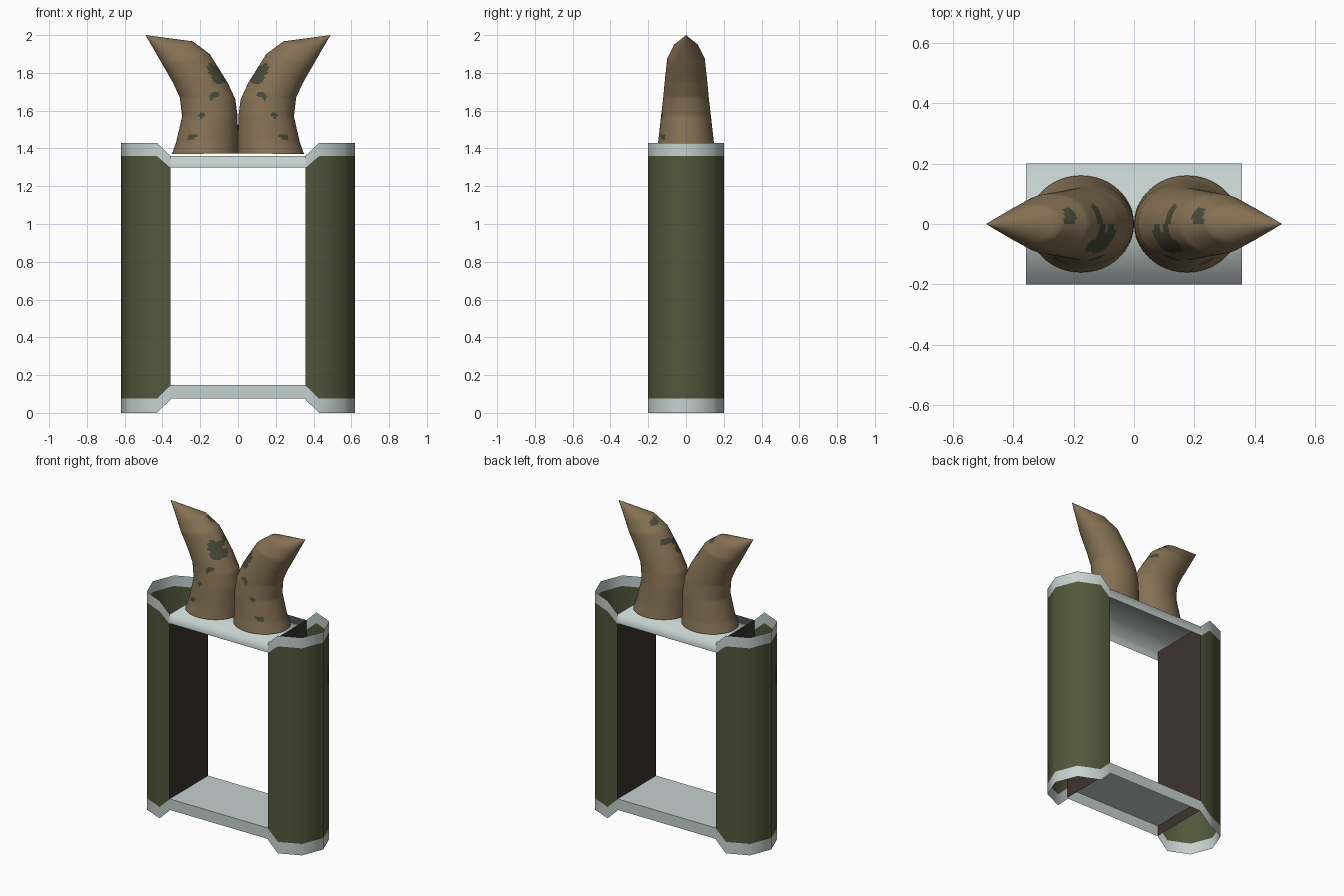
import bpy, math
from math import sin, cos, pi

if "Cube" in bpy.data.objects:
    bpy.data.objects.remove(bpy.data.objects["Cube"])


def material(name, rgb):
    m = bpy.data.materials.new(name)
    m.diffuse_color = (*rgb, 1)
    m.use_nodes = True
    m.node_tree.nodes["Principled BSDF"].inputs["Base Color"].default_value = m.diffuse_color
    return m


OLIVE = material("olive green", (0.085, 0.095, 0.044))
TRIM = material("pale grey", (0.56, 0.64, 0.62))
WALL = material("dark brown", (0.046, 0.034, 0.029))
HORN = material("horn brown", (0.235, 0.165, 0.088))
MOSS = material("moss patch", (0.062, 0.070, 0.038))


def build(name, verts, faces, mats, idx=None, angle=50):
    me = bpy.data.meshes.new(name)
    me.from_pydata(verts, [], faces)
    for m in mats:
        me.materials.append(m)
    if idx:
        me.polygons.foreach_set("material_index", idx)
    me.update()
    ob = bpy.data.objects.new(name, me)
    bpy.context.collection.objects.link(ob)
    bpy.ops.object.select_all(action='DESELECT')
    ob.select_set(True)
    bpy.context.view_layer.objects.active = ob
    bpy.ops.object.shade_smooth_by_angle(angle=math.radians(angle))
    return ob


def fix(face, s):
    # keep winding outward on the mirrored side
    return face if s > 0 else face[::-1]


# open half-round pillar shells with pale bands at both ends
plan = [(0.357, -0.2)]
plan += [(0.43 + 0.19 * cos(a), 0.2 * sin(a)) for a in [-pi / 2 + i * pi / 4 for i in range(5)]]
plan += [(0.357, 0.2)]


def pillar(side, s):
    verts, faces, idx = [], [], []
    n = len(plan)
    for r in range(4):
        for x, y in plan:
            d = 0.07 if x < 0.4 else 0
            verts.append((s * x, y, (d, 0.075 + d, 1.36 - d * 0.9, 1.43 - d)[r]))
    for r in range(3):
        for i in range(n - 1):
            a = r * n + i
            faces.append(fix((a, a + 1, a + n + 1, a + n), s))
            idx.append(0 if r == 1 else 1)
    build(side + "_pillar", verts, faces, [OLIVE, TRIM], idx)
    # inner wall facing the opening
    x = s * 0.357
    build(side + "_inner_wall",
          [(x, -0.2, 0.08), (x, 0.2, 0.08), (x, 0.2, 1.36), (x, -0.2, 1.36)],
          [fix((3, 2, 1, 0), s)], [WALL])


# cross plates: a sheet with a skirt at front and back
def plate(name, z_low, z_top, angle):
    prof = [(-0.2, z_low), (-0.2, z_top), (0.2, z_top), (0.2, z_low)]
    verts = [(x, y, z) for x in (-0.357, 0.357) for y, z in prof]
    faces = [(i, i + 4, i + 5, i + 1) for i in range(3)]
    build(name, verts, faces, [TRIM], angle=angle)


plate("top_plate", 1.30, 1.36, 120)
plate("bottom_plate", 0.075, 0.147, 50)

# horn rings: outer x, outer z, inner x, inner z, half depth
rings = [(0.350, 1.370, 0.000, 1.374, 0.160),
         (0.328, 1.430, 0.000, 1.440, 0.147),
         (0.296, 1.570, 0.002, 1.570, 0.132),
         (0.308, 1.670, 0.014, 1.660, 0.121),
         (0.345, 1.750, 0.056, 1.750, 0.113),
         (0.400, 1.845, 0.150, 1.900, 0.100),
         (0.440, 1.915, 0.240, 1.967, 0.066),
         (0.490, 2.000, 0.490, 2.000, 0.000)]
# patches: x, z, radius x, radius z, which side (-1 front, 1 back)
patches = [(0.125, 1.815, 0.035, 0.028, -1), (0.100, 1.770, 0.042, 0.027, -1),
           (0.145, 1.830, 0.016, 0.020, -1), (0.125, 1.685, 0.022, 0.014, -1),
           (0.140, 1.672, 0.012, 0.014, -1), (0.190, 1.578, 0.017, 0.016, -1),
           (0.245, 1.458, 0.020, 0.012, -1), (0.225, 1.470, 0.012, 0.010, -1),
           (0.210, 1.945, 0.024, 0.022, 1), (0.120, 1.840, 0.022, 0.018, 1)]


def horn(side, s):
    SEG, SUB = 72, 10
    rows = []
    for a, b in zip(rings, rings[1:]):
        for k in range(SUB):
            t = k / SUB
            rows.append([p + (q - p) * t for p, q in zip(a, b)])
    verts, faces, idx = [], [], []
    for ox, oz, ix, iz, d in rows:
        for j in range(SEG):
            a = 2 * pi * j / SEG
            c = (1 + cos(a)) / 2
            verts.append((s * (ix + (ox - ix) * c), d * sin(a), iz + (oz - iz) * c))
    tip = len(verts)
    verts.append((s * 0.49, 0, 2.0))
    for r in range(len(rows) - 1):
        for j in range(SEG):
            k = (j + 1) % SEG
            faces.append(fix((r * SEG + j, r * SEG + k, (r + 1) * SEG + k, (r + 1) * SEG + j), s))
    last = (len(rows) - 1) * SEG
    for j in range(SEG):
        faces.append(fix((last + j, last + (j + 1) % SEG, tip), s))
    faces.append(fix(tuple(range(SEG))[::-1], s))
    for f in faces:
        x, y, z = [sum(verts[v][i] for v in f) / len(f) for i in range(3)]
        hit = len(f) < 5 and any(
            y * w > 0 and ((abs(x) - px) / rx) ** 2 + ((z - pz) / rz) ** 2 < 1
            for px, pz, rx, rz, w in patches)
        idx.append(int(hit))
    build(side + "_horn", verts, faces, [HORN, MOSS], idx)


for side, s in (("right", 1), ("left", -1)):
    pillar(side, s)
    horn(side, s)
